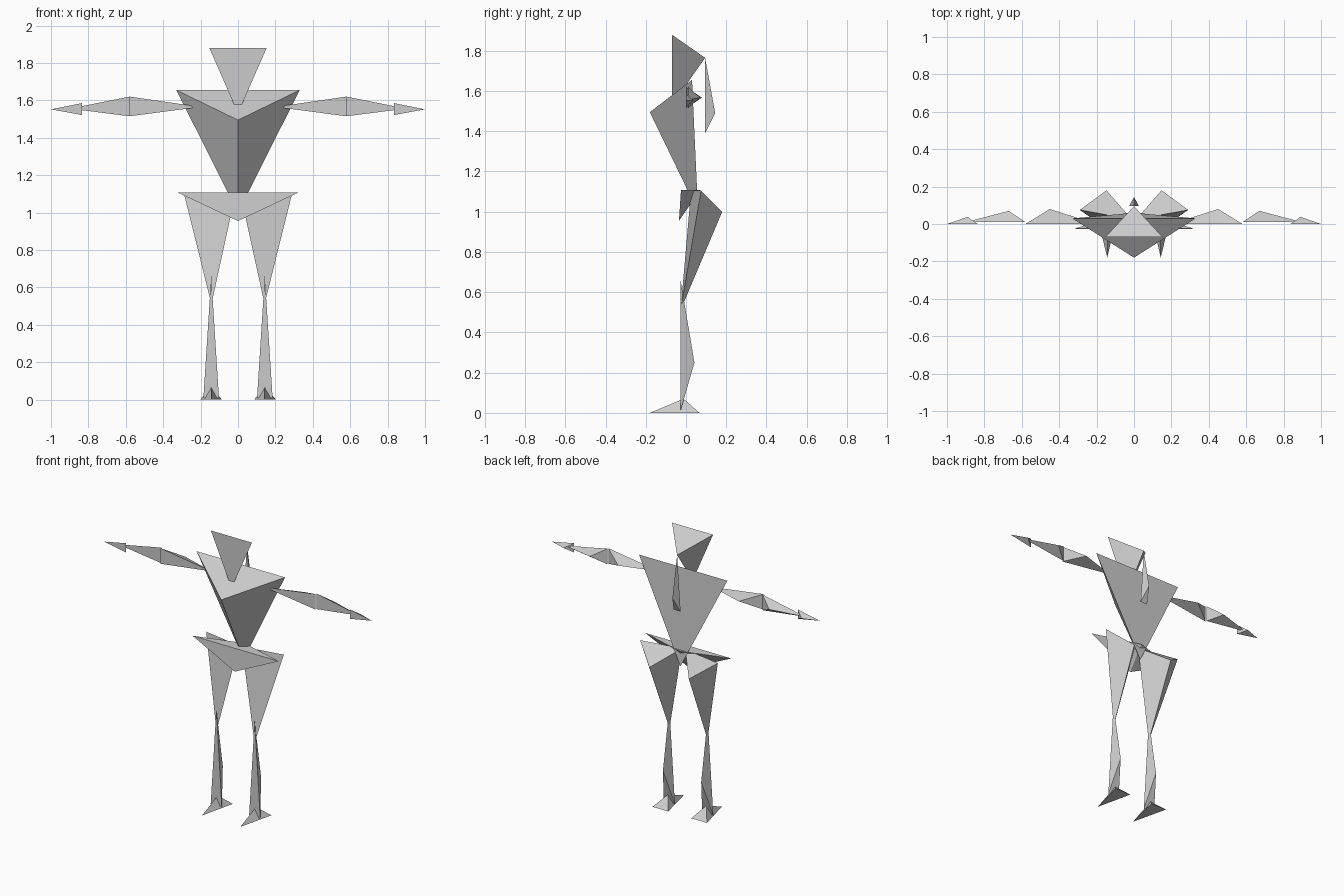
import bpy

cube = bpy.data.objects.get("Cube")
if cube:
    bpy.data.objects.remove(cube, do_unlink=True)

grey = bpy.data.materials.new("plain grey")
grey.use_nodes = True
COLOUR = (0.6, 0.6, 0.6, 1)
grey.diffuse_color = COLOUR
grey.node_tree.nodes["Principled BSDF"].inputs["Base Color"].default_value = COLOUR


def shard(name, a, b, c, d):
    """Four-cornered solid with flat faces, wound so that normals point outward."""
    from mathutils import Vector
    va, vb, vc, vd = map(Vector, (a, b, c, d))
    if (vb - va).cross(vc - va).dot(vd - va) > 0:
        b, c = c, b
    mesh = bpy.data.meshes.new(name)
    mesh.from_pydata([a, b, c, d], [], [(0, 1, 2), (0, 3, 1), (1, 3, 2), (2, 3, 0)])
    mesh.materials.append(grey)
    obj = bpy.data.objects.new(name, mesh)
    bpy.context.collection.objects.link(obj)


def pair(name, *corners):
    """The same shard on both sides of the body."""
    for side, s in (("left", 1), ("right", -1)):
        shard(f"{side}_{name}", *[(s * x, y, z) for x, y, z in corners])


# Head, hair and trunk: each is symmetric about x = 0
shard("head", (-.153, -.07, 1.88), (.153, -.07, 1.88), (0, -.07, 1.53), (0, .095, 1.765))
shard("ponytail", (0, .095, 1.765), (-.026, .095, 1.39), (.026, .095, 1.39), (0, .145, 1.49))
shard("torso", (-.33, .03, 1.655), (.33, .03, 1.655), (0, -.18, 1.495), (0, .06, 1.0))
shard("pelvis", (-.322, -.025, 1.107), (.322, -.025, 1.107), (0, -.035, .955), (0, .07, 1.107))

# Arms
pair("upper_arm", (.2, 0, 1.565), (.58, 0, 1.62), (.58, 0, 1.515), (.45, .08, 1.567))
pair("forearm", (.9, .01, 1.556), (.58, .01, 1.62), (.58, .01, 1.515), (.67, .07, 1.567))
pair("hand", (1, 0, 1.552), (.835, 0, 1.585), (.835, 0, 1.522), (.89, .038, 1.553))

# Legs
pair("thigh", (.29, .075, 1.105), (.012, .025, 1.105), (.142, -.027, .51), (.147, .18, 1.0))
pair("shin", (.143, -.027, .66), (.185, -.027, .01), (.102, -.027, .01), (.143, .042, .25))
pair("foot", (.143, -.18, 0), (.203, .067, 0), (.086, .067, 0), (.143, -.012, .07))
